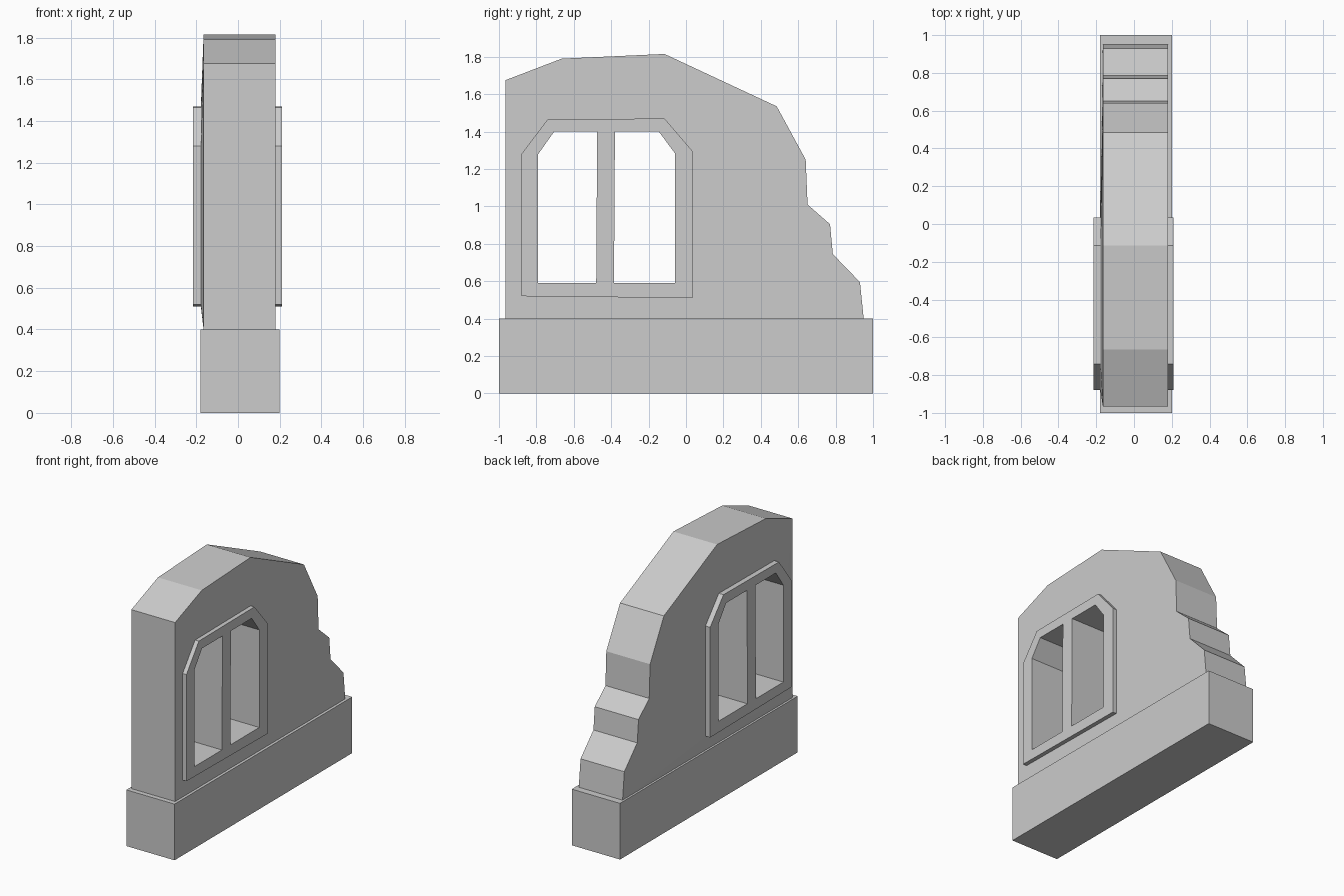
import bpy
import bmesh

cube = bpy.data.objects.get("Cube")
if cube:
    bpy.data.objects.remove(cube, do_unlink=True)

# Stone colour
stone = bpy.data.materials.new("pale_grey_stone")
stone.use_nodes = True
GREY = (0.604, 0.604, 0.604, 1)
stone.diffuse_color = GREY
for node in stone.node_tree.nodes:
    if node.type == 'BSDF_PRINCIPLED':
        node.inputs["Base Color"].default_value = GREY
        node.inputs["Roughness"].default_value = 0.9


def slab(name, x_right, x_left, outline, holes=(), bulge=0.0):
    """Extrude a (y, z) outline with openings along x; bulge pushes the
    opening rims outward on the right-hand side."""
    bm = bmesh.new()
    sides = []
    for x, push in ((x_right, bulge), (x_left, 0.0)):
        rings = [[bm.verts.new((x, y, z)) for y, z in loop]
                 for loop in (outline, *holes)]
        edges = [bm.edges.new((ring[i - 1], ring[i]))
                 for ring in rings for i in range(len(ring))]
        bmesh.ops.triangle_fill(bm, edges=edges, use_beauty=True,
                                use_dissolve=False, normal=(1, 0, 0))
        for ring in rings[1:]:
            for v in ring:
                v.co.x -= push
        sides.append(rings)
    for a, b in zip(*sides):
        for i in range(len(a)):
            bm.faces.new((a[i - 1], a[i], b[i], b[i - 1]))
    bmesh.ops.recalc_face_normals(bm, faces=bm.faces)
    mesh = bpy.data.meshes.new(name)
    bm.to_mesh(mesh)
    bm.free()
    mesh.materials.append(stone)
    obj = bpy.data.objects.new(name, mesh)
    bpy.context.collection.objects.link(obj)
    return obj


# Profiles as (y, z)
base_outline = [(-1, 0), (1, 0), (1, 0.4), (-1, 0.4)]
wall_outline = [(-0.965, 0.4), (0.95, 0.4), (0.93, 0.595), (0.785, 0.745),
                (0.77, 0.905), (0.65, 1.01), (0.64, 1.25), (0.485, 1.535),
                (-0.115, 1.815), (-0.665, 1.79), (-0.965, 1.675)]
frame_outline = [(-0.88, 0.52), (0.035, 0.51), (0.035, 1.295),
                 (-0.115, 1.47), (-0.74, 1.465), (-0.88, 1.28)]
front_pane = [(-0.79, 0.59), (-0.48, 0.59), (-0.475, 1.4),
              (-0.705, 1.4), (-0.79, 1.28)]
back_pane = [(-0.385, 0.59), (-0.06, 0.59), (-0.06, 1.285),
             (-0.145, 1.4), (-0.38, 1.4)]

# Plinth, broken wall and the twin-opening window surround
slab("plinth", -0.18, 0.2, base_outline)
slab("ruined_wall", -0.165, 0.18, wall_outline, [frame_outline], bulge=0.013)
slab("window_frame", -0.215, 0.21, frame_outline, [front_pane, back_pane])
